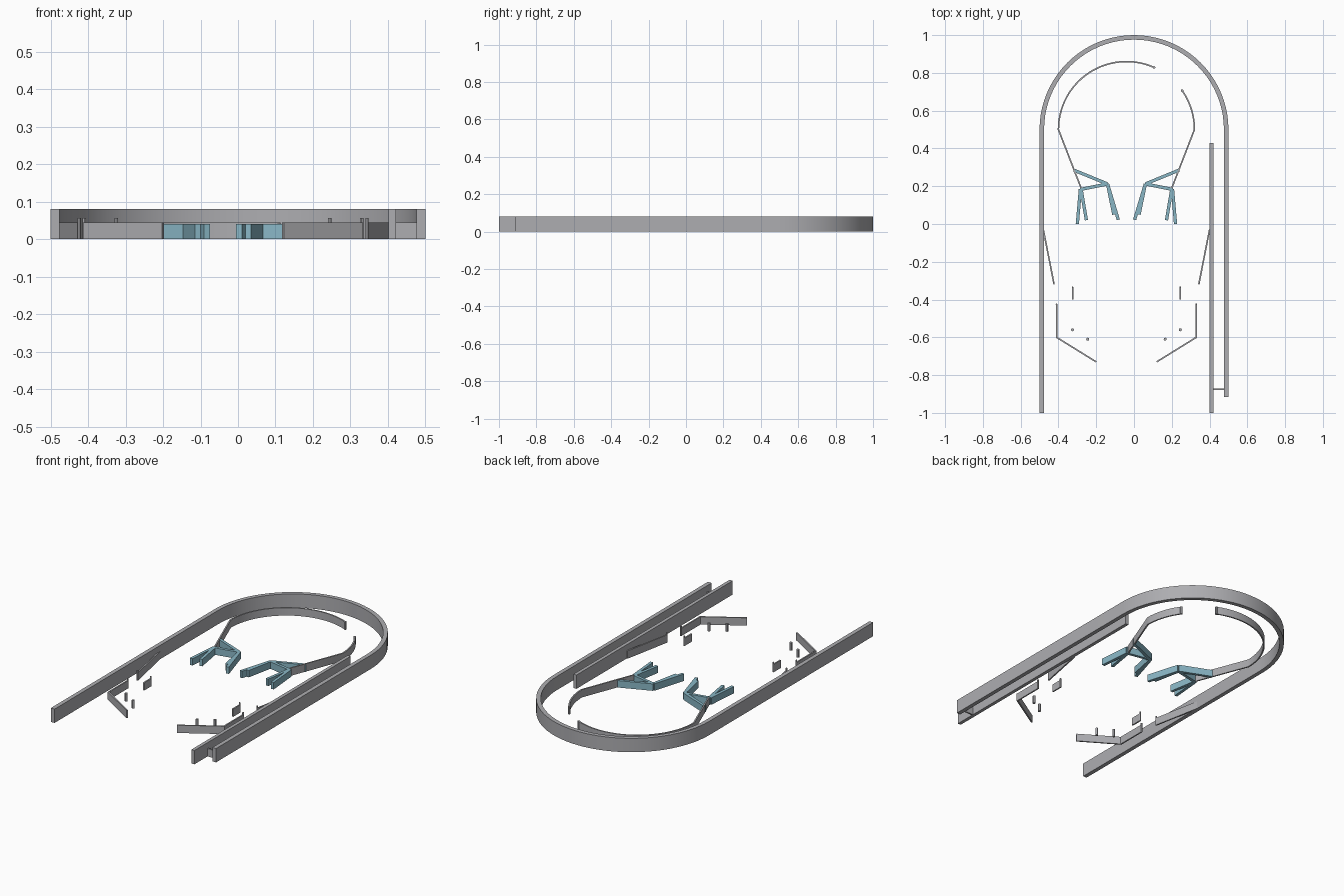
import bpy, bmesh
from math import radians, cos, sin
from mathutils import Vector

cube = bpy.data.objects.get("Cube")
if cube:
    bpy.data.objects.remove(cube)


def make_material(name, rgb):
    m = bpy.data.materials.new(name)
    m.use_nodes = True
    m.diffuse_color = (*rgb, 1)
    m.node_tree.nodes["Principled BSDF"].inputs["Base Color"].default_value = (*rgb, 1)
    return m


GREY = make_material("grey metal", (0.42, 0.42, 0.44))
BLUE = make_material("pale blue", (0.25, 0.47, 0.56))
AXIS = -0.04          # symmetry line of the playfield
LOW, PIN, HIGH = 0.045, 0.057, 0.08


def finish(bm, name, mat):
    bmesh.ops.recalc_face_normals(bm, faces=bm.faces)
    mesh = bpy.data.meshes.new(name)
    bm.to_mesh(mesh)
    bm.free()
    mesh.materials.append(mat)
    ob = bpy.data.objects.new(name, mesh)
    bpy.context.collection.objects.link(ob)
    bpy.ops.object.select_all(action='DESELECT')
    bpy.context.view_layer.objects.active = ob
    ob.select_set(True)
    bpy.ops.object.shade_smooth_by_angle(angle=radians(30))
    return ob


def ribbon(name, path, width, height, mat=GREY):
    """Upright wall of constant width along a path, with mitred corners."""
    pts = [Vector(p) for p in path]
    dirs = [(b - a).normalized() for a, b in zip(pts, pts[1:])]
    bm = bmesh.new()
    rings = []
    for i, p in enumerate(pts):
        a, b = dirs[max(i - 1, 0)], dirs[min(i, len(dirs) - 1)]
        na, nb = Vector((-a.y, a.x)), Vector((-b.y, b.x))
        n = (na + nb).normalized()
        off = n * (width / 2 / max(n.dot(na), 0.3))
        l, r = p + off, p - off
        rings.append([bm.verts.new((q.x, q.y, z))
                      for q, z in ((l, 0), (r, 0), (r, height), (l, height))])
    for s, t in zip(rings, rings[1:]):
        for k in range(4):
            j = (k + 1) % 4
            bm.faces.new((s[k], s[j], t[j], t[k]))
    bm.faces.new(rings[0])
    bm.faces.new(rings[-1])
    return finish(bm, name, mat)


def post(name, p, radius, height):
    bm = bmesh.new()
    bmesh.ops.create_cone(bm, cap_ends=True, segments=12, radius1=radius,
                          radius2=radius, depth=height)
    bmesh.ops.translate(bm, vec=(p[0], p[1], height / 2), verts=bm.verts)
    return finish(bm, name, GREY)


def arc(cx, cy, r, start, end, n):
    angles = [radians(start + (end - start) * i / n) for i in range(n + 1)]
    return [(cx + r * cos(a), cy + r * sin(a)) for a in angles]


# Outer rail, launch lane divider and lane stop
ribbon("outer_rail", [(-0.488, -1)] + arc(0, 0.5, 0.488, 180, 0, 40)
       + [(0.488, -0.915)], 0.024, HIGH)
ribbon("lane_divider", [(0.411, -1), (0.411, 0.43)], 0.02, HIGH)
ribbon("lane_stop", [(0.42, -0.875), (0.478, -0.875)], 0.008, LOW)

# Inner orbit guides with rounded ends
left_orbit = arc(AXIS, 0.5, 0.36, 66, 180, 28) + [(-0.28, 0.19)]
right_orbit = arc(AXIS, 0.5, 0.36, 35, 0, 9) + [(0.20, 0.19)]
for side, path in (("left", right_orbit), ("right", left_orbit)):
    ribbon(side + "_orbit_guide", path, 0.008, LOW)
    post(side + "_orbit_end", path[0], 0.007, LOW)

# Parts repeated on both sides of the playfield
for side, sign in (("right", 1), ("left", -1)):
    def place(*points):
        return [(AXIS + sign * (x - AXIS), y) for x, y in points]

    # Side deflector, lower guide and short gate plate
    parts = {
        "deflector": [(-0.48, -0.03), (-0.424, -0.315)],
        "lower_guide": [(-0.20, -0.73), (-0.41, -0.60), (-0.41, -0.425)],
        "gate_plate": [(-0.325, -0.40), (-0.325, -0.335)],
    }
    for name, path in parts.items():
        path = place(*path)
        ribbon(f"{side}_{name}", path, 0.008, LOW)
        post(f"{side}_{name}_pin", path[-1], 0.0045, PIN)

    # Free-standing pegs
    for i, p in enumerate(place((-0.325, -0.56), (-0.245, -0.61))):
        post(f"{side}_peg_{i + 1}", p, 0.008, LOW)

    # Blue branching lane frame
    frame = {
        "upper_arm": [(-0.318, 0.285), (-0.14, 0.212)],
        "cross_arm": [(-0.285, 0.183), (-0.14, 0.212)],
        "inner_long_leg": [(-0.14, 0.212), (-0.083, 0.022)],
        "inner_short_leg": [(-0.14, 0.212), (-0.107, 0.05)],
        "outer_long_leg": [(-0.284, 0.185), (-0.30, 0.0)],
        "outer_short_leg": [(-0.28, 0.185), (-0.252, 0.02)],
    }
    for name, path in frame.items():
        ribbon(f"{side}_{name}", place(*path), 0.017, 0.04, BLUE)
